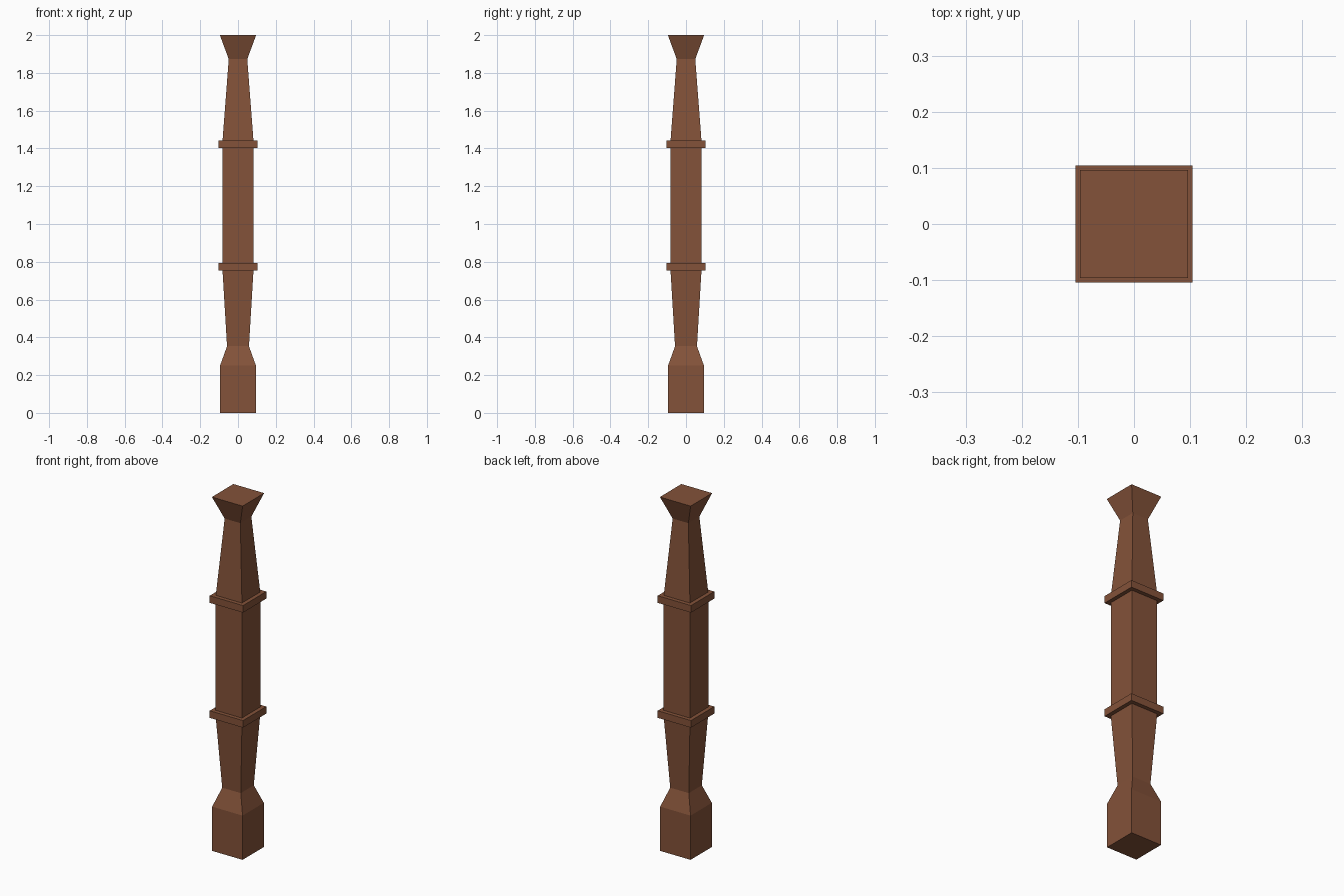
import bpy, bmesh

if "Cube" in bpy.data.objects:
    bpy.data.objects.remove(bpy.data.objects["Cube"])

wood = bpy.data.materials.new("brown wood")
wood.diffuse_color = (0.23, 0.085, 0.041, 1)
wood.use_nodes = True
wood.node_tree.nodes["Principled BSDF"].inputs["Base Color"].default_value = wood.diffuse_color


def square_loft(name, profile):
    """Stack square rings given as (z, half width) and cap both ends."""
    bm = bmesh.new()
    rings = [[bm.verts.new((sx * h, sy * h, z))
              for sx, sy in ((-1, -1), (1, -1), (1, 1), (-1, 1))]
             for z, h in profile]
    for lo, hi in zip(rings, rings[1:]):
        for i in range(4):
            j = (i + 1) % 4
            bm.faces.new((lo[i], lo[j], hi[j], hi[i]))
    bm.faces.new(rings[0][::-1])
    bm.faces.new(rings[-1])
    mesh = bpy.data.meshes.new(name)
    bm.to_mesh(mesh)
    bm.free()
    mesh.materials.append(wood)
    obj = bpy.data.objects.new(name, mesh)
    bpy.context.collection.objects.link(obj)
    return obj


# Post shaft: square foot, waist, straight middle, taper and flared top
square_loft("post_shaft", [(0, 0.095), (0.25, 0.095), (0.353, 0.058),
                           (0.755, 0.082), (1.44, 0.082),
                           (1.873, 0.049), (2.0, 0.096)])

# Square collar bands around the shaft
for name, z in (("lower_collar", 0.753), ("upper_collar", 1.403)):
    square_loft(name, [(z, 0.104), (z + 0.04, 0.104)])
